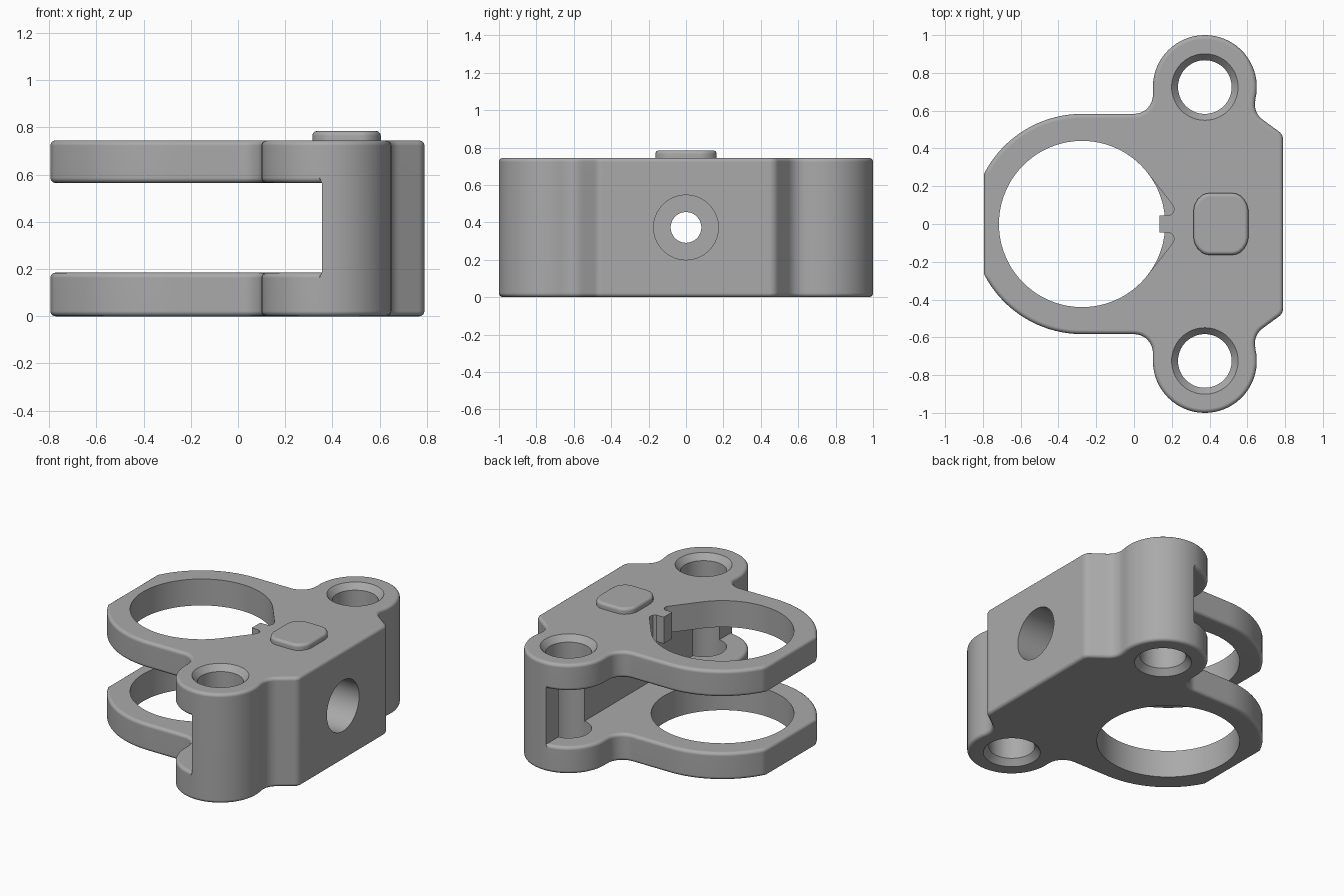
import bpy, bmesh
from math import sin, cos, radians, pi

cube = bpy.data.objects.get("Cube")
if cube:
    bpy.data.objects.remove(cube, do_unlink=True)

grey = bpy.data.materials.new("matte_grey")
grey.use_nodes = True
colour = (0.4, 0.4, 0.4, 1)
grey.diffuse_color = colour
grey.node_tree.nodes["Principled BSDF"].inputs["Base Color"].default_value = colour

HEIGHT, SLOT_LOW, SLOT_HIGH, SLOT_X = 0.745, 0.185, 0.565, 0.355
RING_X, LUG_X, LUG_Y = -0.275, 0.375, 0.725


def arc(cx, cy, r, start, end, n):
    """Points on an arc, angles in degrees."""
    angles = [radians(start + (end - start) * i / n) for i in range(n + 1)]
    return [(cx + r * cos(a), cy + r * sin(a)) for a in angles]


def mirrored(half):
    """Close a half outline by mirroring it over the x axis."""
    return half + [(x, -y) for x, y in reversed(half)]


def make_object(name, bm):
    bmesh.ops.recalc_face_normals(bm, faces=bm.faces)
    mesh = bpy.data.meshes.new(name)
    bm.to_mesh(mesh)
    bm.free()
    mesh.materials.append(grey)
    ob = bpy.data.objects.new(name, mesh)
    bpy.context.collection.objects.link(ob)
    return ob


def prism(name, outline, z0, z1):
    bm = bmesh.new()
    face = bm.faces.new([bm.verts.new((x, y, z0)) for x, y in outline])
    top = bmesh.ops.extrude_face_region(bm, geom=[face])["geom"]
    verts = [v for v in top if isinstance(v, bmesh.types.BMVert)]
    bmesh.ops.translate(bm, verts=verts, vec=(0, 0, z1 - z0))
    return make_object(name, bm)


def lathe(name, profile, place, n=64):
    """Closed solid turned from (radius, distance) pairs."""
    bm = bmesh.new()
    rings = [[bm.verts.new(place(r * cos(2 * pi * i / n), r * sin(2 * pi * i / n), d))
              for i in range(n)] for r, d in profile]
    for a, b in zip(rings, rings[1:]):
        for i in range(n):
            j = (i + 1) % n
            bm.faces.new((a[i], a[j], b[j], b[i]))
    bm.faces.new(rings[0])
    bm.faces.new(rings[-1])
    return make_object(name, bm)


def cut(target, cutter):
    mod = target.modifiers.new("cut", "BOOLEAN")
    mod.operation, mod.solver, mod.object = "DIFFERENCE", "EXACT", cutter
    bpy.context.view_layer.objects.active = target
    bpy.ops.object.modifier_apply(modifier=mod.name)
    bpy.data.objects.remove(cutter, do_unlink=True)


def round_edges(ob, rule, width):
    bm = bmesh.new()
    bm.from_mesh(ob.data)
    bmesh.ops.bevel(bm, geom=[e for e in bm.edges if rule(e)], offset=width,
                    segments=4, profile=0.5, affect="EDGES", clamp_overlap=False)
    bm.to_mesh(ob.data)
    bm.free()


def finish(ob):
    bpy.ops.object.select_all(action="DESELECT")
    ob.select_set(True)
    bpy.context.view_layer.objects.active = ob
    bpy.ops.object.shade_smooth_by_angle(angle=radians(30))
    ob.modifiers.new("even_shading", "WEIGHTED_NORMAL").keep_sharp = True


def near(a, b):
    return abs(a - b) < 0.0005


# Clamp body: ring end, two screw lugs and a flat back
half = arc(RING_X, 0, 0.583, 153.1, 90, 18)
half += arc(0, 0.683, 0.1, -90, 6, 10)
half += arc(LUG_X, LUG_Y, 0.275, 184, -14, 36)
half += arc(0.74, 0.633, 0.1, 168, 237, 8)
half += arc(0.735, 0.445, 0.055, 57, 0, 6)
body = prism("clamp_body", mirrored(half), 0, HEIGHT)

# Slot separating the two ring plates
slot = [(-2, -2), (SLOT_X, -2), (SLOT_X, 2), (-2, 2)]
cut(body, prism("slot_cutter", slot, SLOT_LOW, SLOT_HIGH))


def outer_rim(edge):
    a, b = (v.co for v in edge.verts)
    if not near(a.z, b.z):
        return False
    if near(a.z, 0) or near(a.z, HEIGHT):
        return len(edge.link_faces) == 2 and edge.calc_face_angle(0) > 1
    on_slot = near(a.z, SLOT_LOW) or near(a.z, SLOT_HIGH)
    on_wall = near(a.x, SLOT_X) and near(b.x, SLOT_X)
    return on_slot and not on_wall and max(a.x, b.x) < SLOT_X + 0.001 \
        and edge.calc_face_angle(0) > 1


round_edges(body, outer_rim, 0.022)

# Lower ring is a plain hole, upper ring has a key tab between two relief pockets
cut(body, prism("lower_ring_cutter", arc(RING_X, 0, 0.44, 0, 357, 119), -0.2, 0.3))
key = arc(RING_X, 0, 0.44, 180, 38, 48)
key += [(0.2, 0.107), (0.21, 0.09), (0.212, 0.075), (0.206, 0.058), (0.19, 0.046), (0.135, 0.045)]
key_outline = mirrored(key[1:]) + [key[0]]
cut(body, prism("upper_ring_cutter", key_outline, 0.4, 1))

# Countersunk screw holes through both lugs
R, SINK, DEEP = 0.142, 0.176, 0.04
screw = [(SINK, -0.1), (SINK, 0), (R, DEEP), (R, HEIGHT - DEEP), (SINK, HEIGHT), (SINK, 1)]
for side in (-1, 1):
    cut(body, lathe("screw_cutter", screw,
                    lambda u, v, d: (LUG_X + u, side * LUG_Y + v, d)))

# Counterbored cross hole through the back wall
bore = [(0.082, 0.2), (0.082, 0.45), (0.173, 0.45), (0.173, 1)]
cut(body, lathe("bore_cutter", bore, lambda u, v, d: (d, u, HEIGHT / 2 + v)))
finish(body)

# Raised rounded pad on the top face
quarter = [(0.145, 0.075), (0.138, 0.105), (0.122, 0.132), (0.1, 0.152), (0.08, 0.161), (0.06, 0.164)]
upper = quarter + [(-x, y) for x, y in reversed(quarter)]
pad = prism("raised_pad", [(0.46 + x, y) for x, y in mirrored(upper)], HEIGHT - 0.01, 0.785)
round_edges(pad, lambda e: all(near(v.co.z, 0.785) for v in e.verts), 0.02)
finish(pad)
